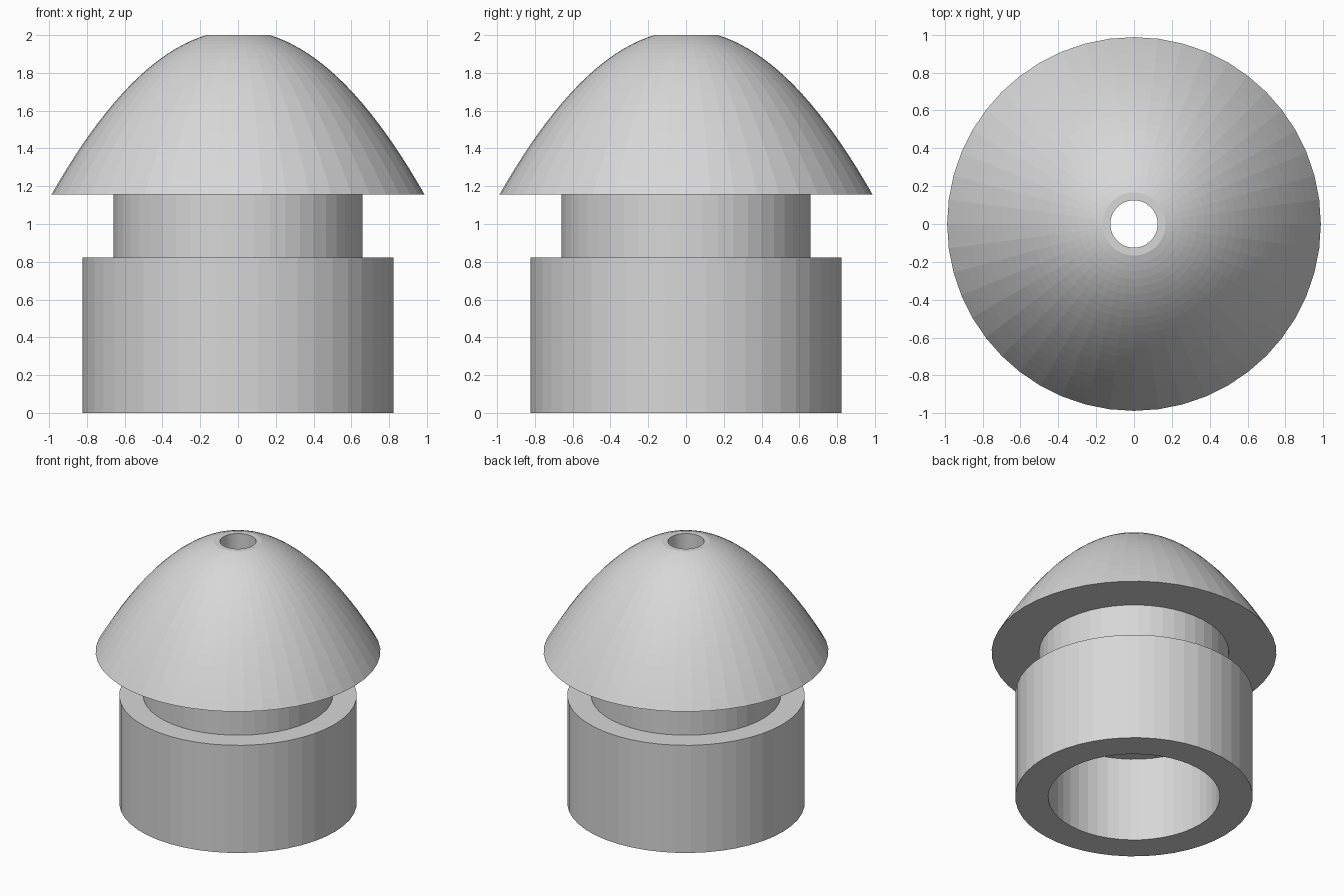
import bpy, bmesh, math

if "Cube" in bpy.data.objects:
    bpy.data.objects.remove(bpy.data.objects["Cube"])

SIDES = 48

grey = bpy.data.materials.new("light grey")
grey.diffuse_color = (0.68, 0.68, 0.68, 1)
grey.use_nodes = True
grey.node_tree.nodes["Principled BSDF"].inputs["Base Color"].default_value = grey.diffuse_color


def revolve(name, profile):
    """Revolve a closed (radius, height) profile around the z axis."""
    bm = bmesh.new()
    rings = []
    for i in range(SIDES):
        a = 2 * math.pi * i / SIDES
        rings.append([bm.verts.new((r * math.cos(a), r * math.sin(a), z))
                      for r, z in profile])
    n = len(profile)
    for i in range(SIDES):
        p, q = rings[i], rings[(i + 1) % SIDES]
        for j in range(n):
            k = (j + 1) % n
            bm.faces.new((p[j], q[j], q[k], p[k]))
    bmesh.ops.recalc_face_normals(bm, faces=bm.faces)
    mesh = bpy.data.meshes.new(name)
    bm.to_mesh(mesh)
    bm.free()
    mesh.materials.append(grey)
    obj = bpy.data.objects.new(name, mesh)
    bpy.context.collection.objects.link(obj)
    return obj


# Parabolic dome outline, from the wide rim up to the flat tip
RIM, TIP, RIM_Z, TOP_Z = 0.987, 0.167, 1.157, 2.0
k = (TOP_Z - RIM_Z) / (RIM ** 2 - TIP ** 2)
STEPS = 20
dome = []
for i in range(STEPS + 1):
    r = RIM + (TIP - RIM) * i / STEPS
    dome.append((r, RIM_Z + k * (RIM ** 2 - r ** 2)))

# Hollow base, neck and dome in one turned piece with a bore through the top
BORE, SOCKET, SOCKET_Z = 0.125, 0.595, 0.645
outline = [(SOCKET, 0), (0.823, 0), (0.823, 0.823),   # base
           (0.658, 0.823), (0.658, RIM_Z)]            # neck
outline += dome
outline += [(BORE, TOP_Z), (BORE, SOCKET_Z), (SOCKET, SOCKET_Z)]
revolve("domed_plug", outline)
